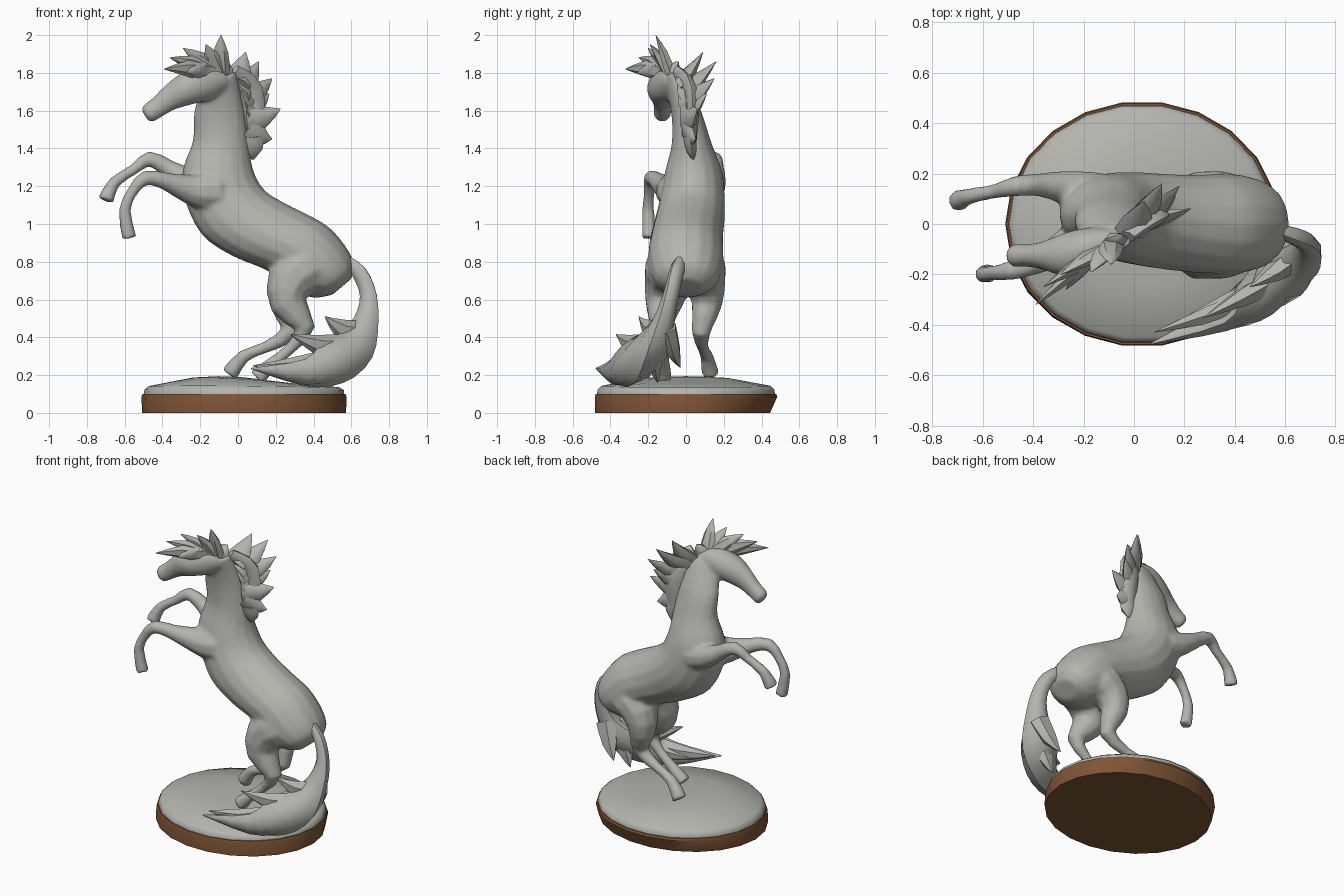
import bpy, bmesh, math
from mathutils import Vector

def material(name, rgb):
    m = bpy.data.materials.new(name)
    m.diffuse_color = (*rgb, 1)
    return m

STONE = material("grey stone", (0.46, 0.46, 0.43))
WOOD = material("brown wood", (0.21, 0.09, 0.037))

def skin(name, rings, mat=STONE, angle=45):
    """Join rings of points into one capped, smooth-shaded skin."""
    bm = bmesh.new()
    vs = [[bm.verts.new(p) for p in r] for r in rings]
    n = len(rings[0])
    for a, b in zip(vs, vs[1:]):
        for i in range(n):
            j = (i + 1) % n
            bm.faces.new((a[i], a[j], b[j], b[i]))
    bm.faces.new(vs[0][::-1])
    bm.faces.new(vs[-1])
    bmesh.ops.recalc_face_normals(bm, faces=bm.faces)
    me = bpy.data.meshes.new(name)
    bm.to_mesh(me)
    bm.free()
    me.materials.append(mat)
    ob = bpy.data.objects.new(name, me)
    bpy.context.collection.objects.link(ob)
    bpy.context.view_layer.objects.active = ob
    ob.select_set(True)
    bpy.ops.object.shade_smooth_by_angle(angle=math.radians(angle))
    ob.select_set(False)
    return ob

def refine(rows, steps):
    """Catmull-Rom interpolation through rows of numbers."""
    out = []
    for k in range(len(rows) - 1):
        a, b, c, d = (rows[max(0, min(len(rows) - 1, k + o))] for o in (-1, 0, 1, 2))
        for s in range(steps):
            t = s / steps
            out.append([0.5 * (2*q + (r - p)*t + (2*p - 5*q + 4*r - s2)*t*t
                        + (3*q - p - 3*r + s2)*t**3) for p, q, r, s2 in zip(a, b, c, d)])
    return out + [list(rows[-1])]

def loft(name, rows, seg=16, steps=3):
    """Rows: underside x, z, topside x, z, middle y, half width."""
    rings = []
    for px, pz, qx, qz, y, w in refine(rows, steps):
        c = Vector(((px + qx) / 2, y, (pz + qz) / 2))
        u = Vector(((px - qx) / 2, 0, (pz - qz) / 2))
        rings.append([c + u * math.cos(t) + Vector((0, w, 0)) * math.sin(t)
                      for t in (2 * math.pi * i / seg for i in range(seg))])
    return skin(name, rings)

def tube(name, rows, seg=10, steps=2, flat=1.0, side=(0, 1, 0)):
    """Rows: x, y, z, radius; flat squashes along the side direction."""
    rows = refine(rows, steps)
    pts = [Vector(r[:3]) for r in rows]
    rings = []
    for i, p in enumerate(pts):
        d = (pts[min(i + 1, len(pts) - 1)] - pts[max(i - 1, 0)]).normalized()
        u = d.cross(Vector(side)).normalized()
        v = u.cross(d)
        r = max(rows[i][3], 0.002)
        rings.append([p + u * r * math.cos(t) + v * r * flat * math.sin(t)
                      for t in (2 * math.pi * k / seg for k in range(seg))])
    return skin(name, rings)

def lock(name, root, tip, r, lift=0.02, flat=0.5):
    """A pointed, slightly curved lock of hair."""
    a, b = Vector(root), Vector(tip)
    m = a.lerp(b, 0.5) - Vector((0, 0, lift))
    return tube(name, [(*a, r), (*m, r * 0.75), (*b, 0.002)], seg=6, flat=flat)

def fan(name, start, end, tips, r, lift, flat):
    """Locks whose roots are spread evenly from start to end."""
    for i, tip in enumerate(tips):
        root = Vector(start).lerp(Vector(end), i / (len(tips) - 1))
        lock(f"{name}_{i + 1}", root, tip, r, lift, flat)

# Wooden plinth, undercut towards the back
def oval(rx, ry, z, cy=0.0, n=22):
    return [Vector((0.032 + rx * math.cos(2 * math.pi * i / n),
                    cy + ry * math.sin(2 * math.pi * i / n), z)) for i in range(n)]
skin("plinth", [oval(0.54, 0.468, 0, -0.018), oval(0.543, 0.488, 0.085),
                oval(0.538, 0.483, 0.1)], WOOD, 35)

# Uneven ground mound
ground = []
for f, h in ((0.977, 0.098), (0.972, 0.122), (0.93, 0.14), (0.5, 0.165), (0.25, 0.168), (0.04, 0.17)):
    ring = oval(0.543 * f, 0.487 * f, h)
    for p in ring:
        p.z += 0.03 * (1 - f * f) * math.cos(min(math.pi, abs(p.x + 0.2) * 4))
    ground.append(ring)
skin("ground", ground, STONE, 50)

# Trunk and neck
horse = [loft("body", [
    (-0.20, 1.72, -0.01, 1.81, -0.06, 0.06),
    (-0.235, 1.58, 0.03, 1.62, 0.0, 0.08),
    (-0.24, 1.44, 0.06, 1.42, 0.03, 0.105),
    (-0.295, 1.28, 0.08, 1.29, 0.04, 0.15),
    (-0.28, 1.12, 0.14, 1.18, 0.035, 0.17),
    (-0.19, 0.94, 0.25, 1.11, 0.02, 0.185),
    (-0.03, 0.83, 0.38, 1.045, 0.005, 0.192),
    (0.16, 0.75, 0.48, 0.985, 0, 0.198),
    (0.28, 0.65, 0.565, 0.89, 0, 0.195),
    (0.40, 0.61, 0.615, 0.79, 0, 0.16),
    (0.50, 0.625, 0.60, 0.71, 0, 0.09)])]

# Head, turned to the near side
horse.append(loft("head", [
    (-0.475, 1.545, -0.51, 1.60, -0.125, 0.025),
    (-0.45, 1.54, -0.50, 1.63, -0.125, 0.047),
    (-0.405, 1.565, -0.455, 1.665, -0.125, 0.045),
    (-0.335, 1.605, -0.39, 1.73, -0.125, 0.056),
    (-0.235, 1.635, -0.30, 1.80, -0.12, 0.088),
    (-0.14, 1.66, -0.19, 1.845, -0.095, 0.083),
    (-0.05, 1.72, -0.08, 1.83, -0.07, 0.05)]))

# Legs: x, y, z, radius from the trunk to the hoof; each root tapers into the trunk
def leg(name, rows):
    x, y, z, r = rows[0]
    horse.append(tube(name, [(x + 0.08, y * 0.4, z + 0.03, 0.05)] + rows))

leg("far_front_leg", [(-0.10, 0.09, 1.19, 0.105), (-0.25, 0.14, 1.225, 0.075),
    (-0.37, 0.155, 1.295, 0.048), (-0.47, 0.15, 1.345, 0.042), (-0.55, 0.13, 1.29, 0.03),
    (-0.655, 0.11, 1.22, 0.033), (-0.70, 0.09, 1.125, 0.045)])
leg("near_front_leg", [(-0.12, -0.04, 1.17, 0.115), (-0.26, -0.09, 1.185, 0.08),
    (-0.38, -0.15, 1.225, 0.048), (-0.49, -0.185, 1.245, 0.04), (-0.56, -0.195, 1.17, 0.03),
    (-0.60, -0.20, 1.07, 0.033), (-0.575, -0.195, 0.925, 0.04)])
leg("far_hind_leg", [(0.37, 0.065, 0.78, 0.14), (0.27, 0.10, 0.69, 0.115),
    (0.25, 0.11, 0.57, 0.082), (0.28, 0.08, 0.43, 0.052), (0.14, 0.09, 0.345, 0.031),
    (0.03, 0.11, 0.30, 0.036), (-0.045, 0.13, 0.205, 0.048)])
leg("near_hind_leg", [(0.37, -0.06, 0.78, 0.15), (0.28, -0.095, 0.69, 0.132),
    (0.27, -0.12, 0.57, 0.098), (0.355, -0.13, 0.45, 0.055), (0.28, -0.12, 0.345, 0.031),
    (0.18, -0.12, 0.26, 0.036), (0.10, -0.12, 0.185, 0.048)])

# Fuse trunk, head and legs into one smooth figure
for ob in horse:
    ob.select_set(True)
bpy.context.view_layer.objects.active = horse[0]
bpy.ops.object.join()
figure = bpy.context.view_layer.objects.active
figure.name = "horse_figure"
figure.modifiers.clear()
fuse = figure.modifiers.new("fuse", 'REMESH')
fuse.mode, fuse.voxel_size, fuse.use_smooth_shade = 'VOXEL', 0.012, True
soften = figure.modifiers.new("soften", 'SMOOTH')
soften.factor, soften.iterations = 0.5, 7
figure.select_set(False)

# Tail: a thick sweep that curls forward around the plinth, plus loose locks
tube("tail", [(0.55, -0.02, 0.82, 0.03), (0.64, -0.05, 0.745, 0.045), (0.69, -0.08, 0.62, 0.05),
              (0.675, -0.12, 0.48, 0.075), (0.61, -0.18, 0.35, 0.12), (0.50, -0.28, 0.265, 0.12),
              (0.35, -0.37, 0.215, 0.075), (0.07, -0.475, 0.235, 0.004)],
     seg=8, steps=3, flat=0.8, side=(0.5, 1, 0.3))
fan("tail_lock", (0.67, -0.10, 0.45), (0.52, -0.29, 0.27),
    [(0.56, -0.03, 0.24), (0.46, -0.25, 0.51), (0.52, -0.15, 0.16), (0.28, -0.37, 0.415),
     (0.22, -0.36, 0.22), (0.08, -0.43, 0.25)], 0.075, 0.02, 0.7)

# Mane: a ridge down the neck with locks streaming off it
tube("mane_ridge", [(-0.03, -0.05, 1.80, 0.05), (0.06, 0.03, 1.70, 0.075),
                    (0.07, 0.03, 1.48, 0.06), (0.06, 0.04, 1.36, 0.01)], seg=8, steps=3, flat=0.5)
fan("mane_lock", (-0.01, -0.03, 1.75), (0.06, 0.02, 1.46),
    [(0.04, 0.09, 1.91), (0.11, 0.16, 1.86), (0.18, 0.15, 1.77), (0.165, 0.11, 1.69),
     (0.225, 0.06, 1.61), (0.18, 0.05, 1.45), (0.08, 0.04, 1.34)], 0.08, 0.015, 0.5)

# Forelock blown forward over the forehead
fan("forelock", (-0.08, -0.07, 1.79), (-0.17, -0.13, 1.81),
    [(-0.05, -0.04, 1.86), (-0.09, -0.16, 2.00), (-0.17, -0.19, 1.95), (-0.29, -0.20, 1.93),
     (-0.36, -0.25, 1.88), (-0.39, -0.32, 1.82), (-0.27, -0.26, 1.80)], 0.055, -0.01, 0.6)
